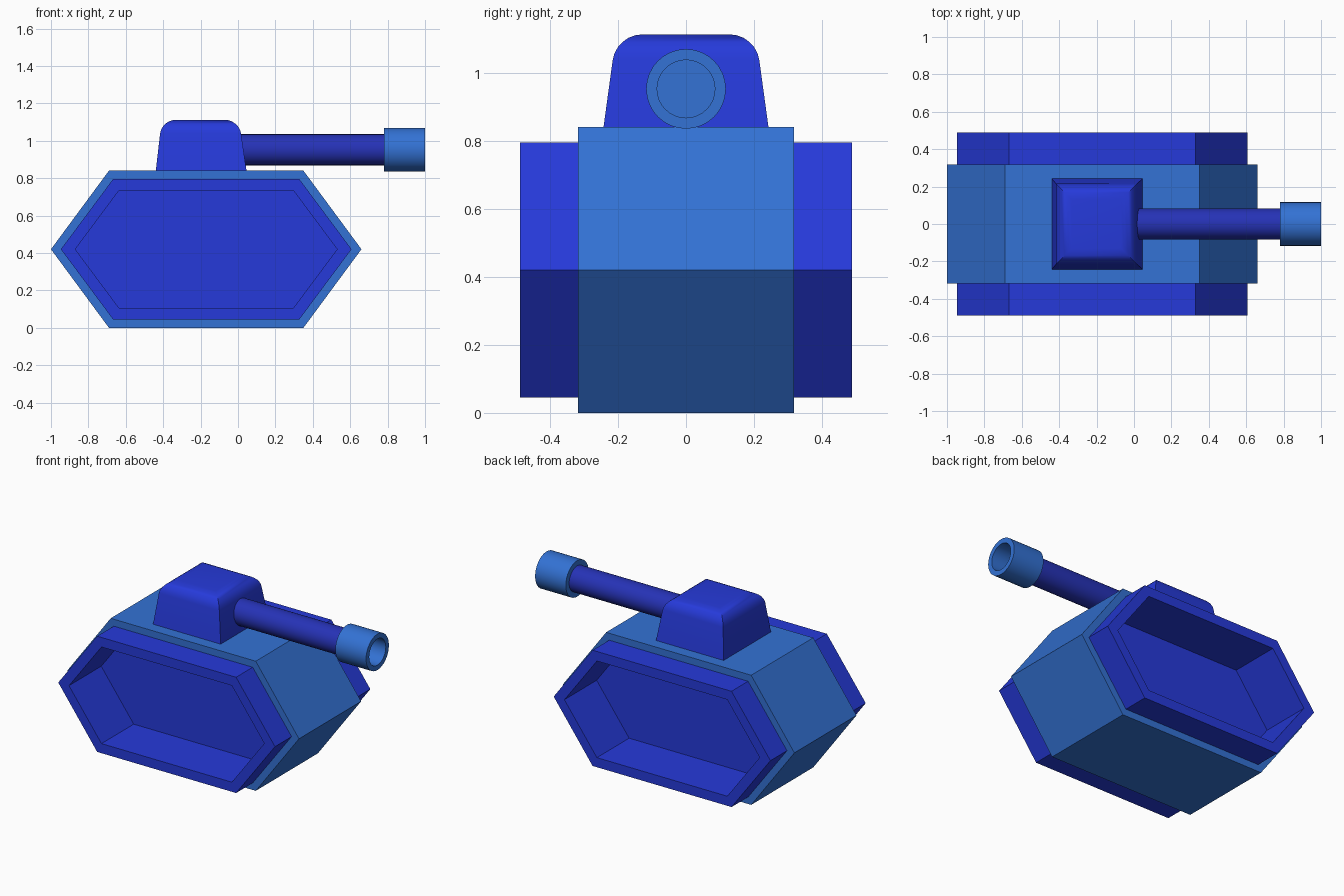
import bpy, bmesh, math

if "Cube" in bpy.data.objects:
    bpy.data.objects.remove(bpy.data.objects["Cube"])


def material(name, rgb):
    m = bpy.data.materials.new(name)
    m.diffuse_color = (*rgb, 1)
    m.use_nodes = True
    m.node_tree.nodes["Principled BSDF"].inputs["Base Color"].default_value = m.diffuse_color
    return m


SKY = material("light_blue", (0.033, 0.168, 0.66))
ROYAL = material("royal_blue", (0.019, 0.042, 0.70))
INDIGO = material("indigo_blue", (0.019, 0.032, 0.47))


def loft(name, rings, mat, cap_start=False, cap_end=False, bevel_top=0):
    """Skin a series of equal-sized closed rings into one object."""
    bm = bmesh.new()
    loops = [[bm.verts.new(p) for p in ring] for ring in rings]
    n = len(loops[0])
    for a, b in zip(loops, loops[1:]):
        for i in range(n):
            j = (i + 1) % n
            bm.faces.new((a[i], a[j], b[j], b[i]))
    if cap_start:
        bm.faces.new(loops[0][::-1])
    if cap_end:
        bm.faces.new(loops[-1])
    bmesh.ops.recalc_face_normals(bm, faces=bm.faces[:])
    if bevel_top:
        top = set(loops[-1])
        edges = [e for e in bm.edges if all(v in top for v in e.verts)]
        bmesh.ops.bevel(bm, geom=edges, offset=bevel_top, segments=6,
                        profile=0.5, affect='EDGES', clamp_overlap=True)
    mesh = bpy.data.meshes.new(name)
    bm.to_mesh(mesh)
    bm.free()
    mesh.materials.append(mat)
    mesh.shade_smooth()
    mesh.set_sharp_from_angle(angle=math.radians(35))
    ob = bpy.data.objects.new(name, mesh)
    bpy.context.collection.objects.link(ob)
    return ob


def hexagon(length, flat, height, y):
    """Long hexagon in the xz plane, given by half sizes."""
    cx, cz = -0.17, 0.42
    pts = [(-length, 0), (-flat, height), (flat, height),
           (length, 0), (flat, -height), (-flat, -height)]
    return [(cx + x, y, cz + z) for x, z in pts]


def circle(r, x, n=32):
    """Circle about the gun axis."""
    return [(x, r * math.cos(math.tau * i / n), 0.952 + r * math.sin(math.tau * i / n))
            for i in range(n)]


def rectangle(x0, x1, y, z):
    return [(x0, -y, z), (x1, -y, z), (x1, y, z), (x0, y, z)]


HULL = (0.83, 0.52, 0.42)
TRACK = (0.777, 0.498, 0.375)
RECESS = (0.70, 0.467, 0.313)

# hull, with side openings that the tracks fill
loft("hull", [hexagon(*TRACK, -0.318), hexagon(*HULL, -0.318),
              hexagon(*HULL, 0.318), hexagon(*TRACK, 0.318)], SKY)

# tracks with deep recesses on both sides
for side, s in (("front", -1), ("back", 1)):
    loft(side + "_track", [hexagon(*TRACK, s * 0.318), hexagon(*TRACK, s * 0.488),
                           hexagon(*RECESS, s * 0.488), hexagon(*RECESS, s * 0.158)],
         ROYAL, cap_end=True)

# tapered turret with rounded top edges
loft("turret", [rectangle(-0.44, 0.046, 0.243, 0.835),
                rectangle(-0.408, 0.006, 0.205, 1.112)],
     ROYAL, cap_start=True, cap_end=True, bevel_top=0.075)

# gun barrel
loft("barrel", [circle(0.083, -0.05), circle(0.083, 0.78)], INDIGO, cap_start=True)

# hollow muzzle
loft("muzzle", [circle(0.083, 0.78), circle(0.117, 0.78), circle(0.117, 1.0),
                circle(0.085, 1.0), circle(0.085, 0.80)], SKY, cap_end=True)
